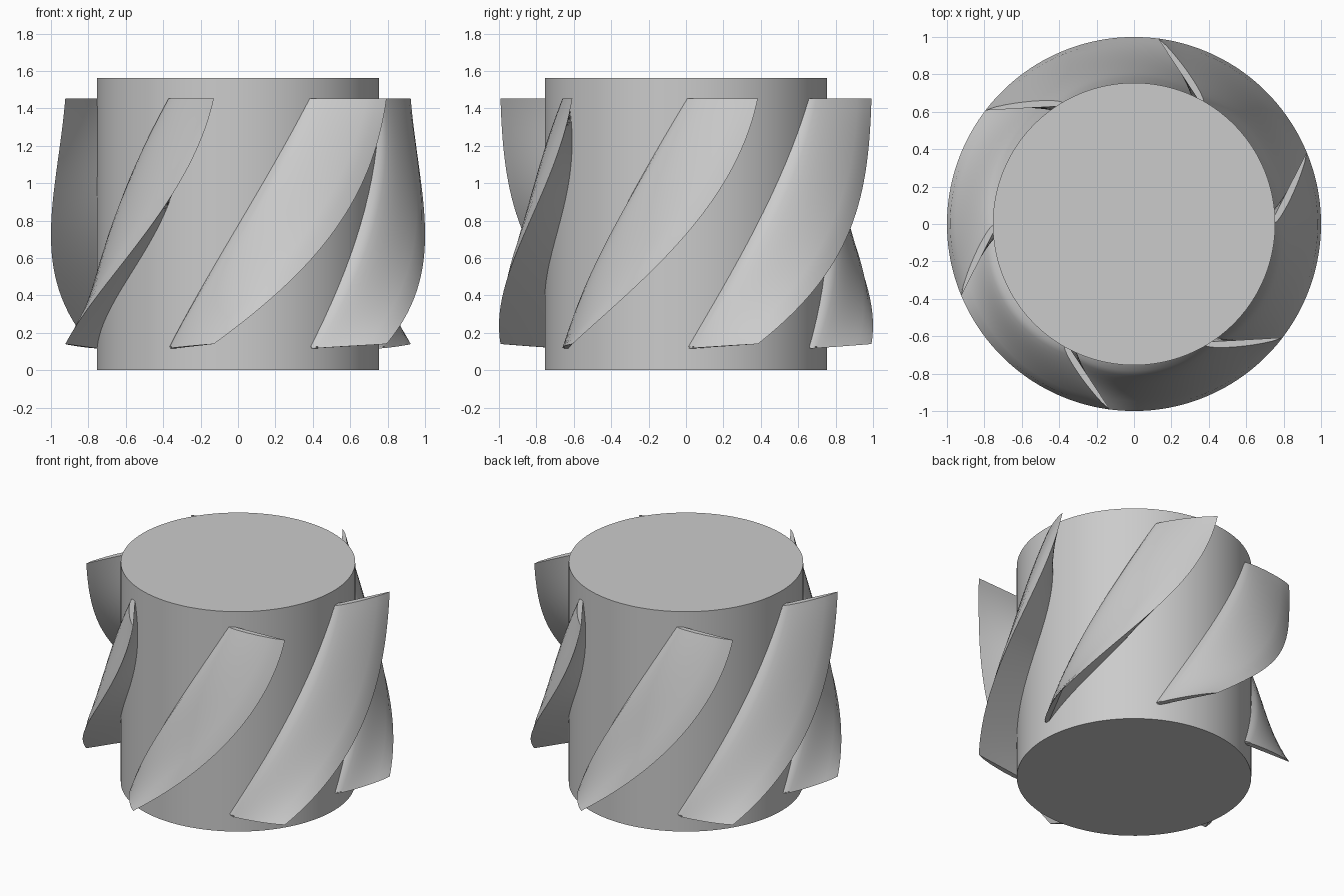
import bpy, bmesh
from math import sin, cos, radians, hypot

cube = bpy.data.objects.get("Cube")
if cube:
    bpy.data.objects.remove(cube, do_unlink=True)

HUB_R, HUB_H = 0.755, 1.562
BLADE_LOW, BLADE_TOP = 0.115, 1.453
BLADES, STEPS, SPAN = 6, 32, 10

grey = bpy.data.materials.new("plain_grey")
grey.use_nodes = True
colour = (0.6, 0.6, 0.6, 1)
grey.diffuse_color = colour
grey.node_tree.nodes["Principled BSDF"].inputs["Base Color"].default_value = colour


def finish(obj, angle):
    obj.data.materials.append(grey)
    bpy.ops.object.select_all(action='DESELECT')
    obj.select_set(True)
    bpy.context.view_layer.objects.active = obj
    bpy.ops.object.shade_smooth_by_angle(angle=radians(angle))


def polar(r, degrees):
    return r * cos(radians(degrees)), r * sin(radians(degrees))


def sweep(t, advance):
    """Helix angle up the blade, running ahead in the middle."""
    return 60 * (t + advance * t * (1 - t))


def surface_point(t, s, side, start):
    """side is 0 on the swollen upper face and 1 on the hollow underside."""
    root = polar(HUB_R - 0.012, start + sweep(t, 1.6 * side) + 2 * side)
    tip = polar(1.0, start + 22.6 + sweep(t, 0.72))
    dx, dy = tip[0] - root[0], tip[1] - root[1]
    length = hypot(dx, dy)
    # Aerofoil thickness, fullest near the root
    foil = 2.25 * s ** 0.5 * (1 - s) ** 0.7
    swell = (1 - side) * (0.028 + 0.2 * t * (1 - t)) * foil
    low = BLADE_LOW + 0.025 * s
    return (root[0] + dx * s + dy / length * swell,
            root[1] + dy * s - dx / length * swell,
            low + (BLADE_TOP - low) * t)


def make_blade(index):
    start = 60 * index
    bm = bmesh.new()
    span = [(j / SPAN) ** 1.3 for j in range(SPAN + 1)]
    rings = []
    for i in range(STEPS + 1):
        t = i / STEPS
        upper = [surface_point(t, s, 0, start) for s in span]
        under = [surface_point(t, s, 1, start) for s in span[-2::-1]]
        rings.append([bm.verts.new(p) for p in upper + under])
    for a, b in zip(rings, rings[1:]):
        for j in range(len(a)):
            k = (j + 1) % len(a)
            bm.faces.new((a[j], a[k], b[k], b[j]))
    bm.faces.new(rings[0])
    bm.faces.new(rings[-1])
    # Rounded leading edge at the foot of the blade
    foot = [e for e in bm.edges if all(v in rings[0][:SPAN] for v in e.verts)]
    bmesh.ops.bevel(bm, geom=foot, offset=0.008, segments=2, affect='EDGES')
    bmesh.ops.recalc_face_normals(bm, faces=bm.faces)
    mesh = bpy.data.meshes.new(f"blade_{index + 1}")
    bm.to_mesh(mesh)
    bm.free()
    obj = bpy.data.objects.new(mesh.name, mesh)
    bpy.context.collection.objects.link(obj)
    finish(obj, 35)


# Solid hub
bpy.ops.mesh.primitive_cylinder_add(vertices=96, radius=HUB_R, depth=HUB_H,
                                    location=(0, 0, HUB_H / 2))
hub = bpy.context.object
hub.name = "hub"
finish(hub, 30)

# Ring of helical blades
for n in range(BLADES):
    make_blade(n)
